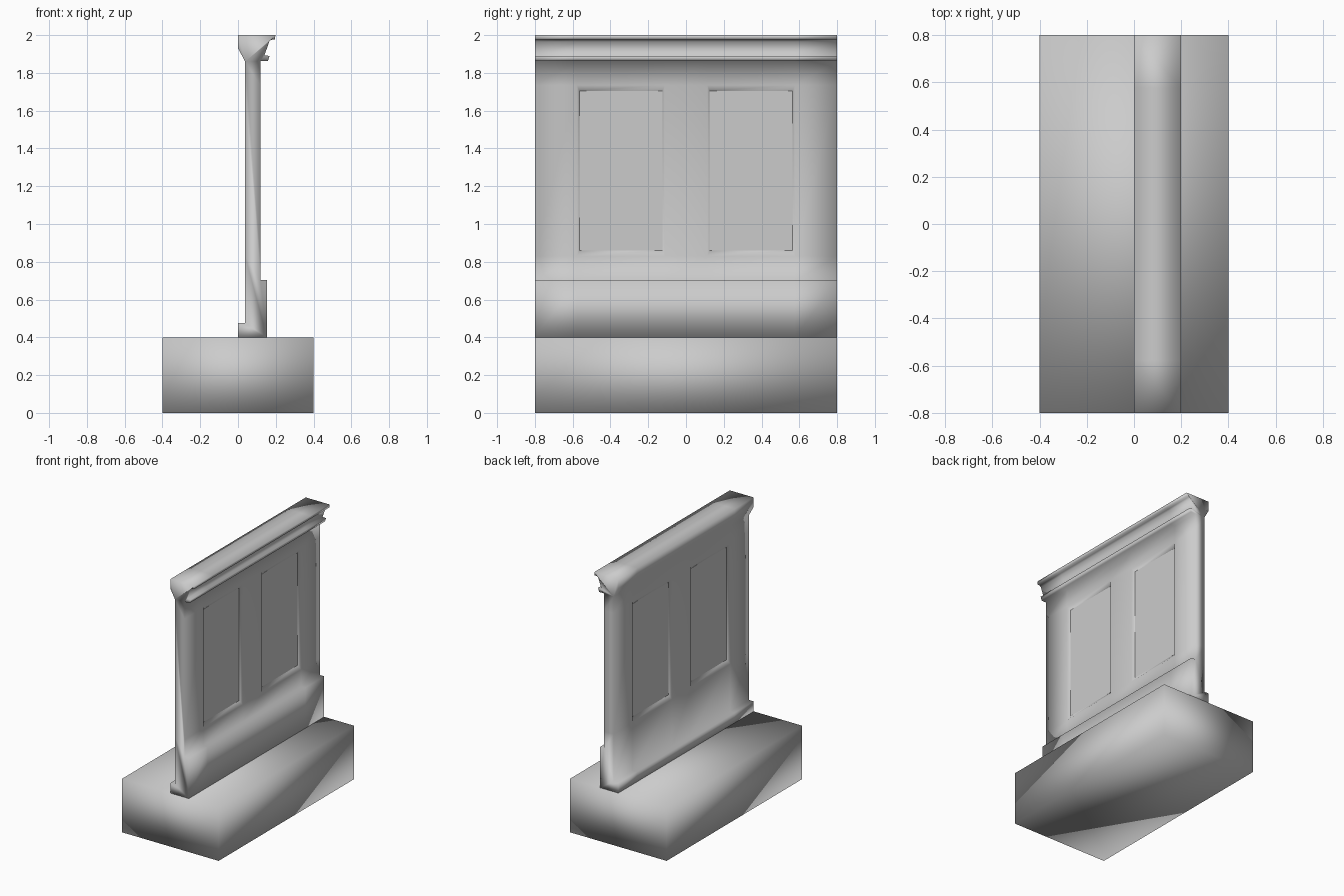
import bpy, bmesh

if "Cube" in bpy.data.objects:
    bpy.data.objects.remove(bpy.data.objects["Cube"])


def finish(bm, name):
    bmesh.ops.recalc_face_normals(bm, faces=bm.faces)
    mesh = bpy.data.meshes.new(name)
    bm.to_mesh(mesh)
    bm.free()
    obj = bpy.data.objects.new(name, mesh)
    bpy.context.collection.objects.link(obj)
    return obj


# Foundation block
bm = bmesh.new()
bmesh.ops.create_cube(bm, size=1)
for v in bm.verts:
    v.co = (v.co.x * 0.8, v.co.y * 1.6, v.co.z * 0.4 + 0.2)
for f in bm.faces:
    f.smooth = True
finish(bm, "foundation_block")

# Wall cross-section (x, z): plinth, wall face, cornice on the right; ledge and cove on the left
LOW, HIGH = 0.83, 1.735
profile = [
    (0.0, 0.4), (0.153, 0.4), (0.153, 0.703), (0.118, 0.703),
    (0.118, LOW), (0.118, HIGH), (0.118, 1.862),
    (0.158, 1.862), (0.168, 1.89), (0.14, 1.892), (0.165, 1.965),
    (0.175, 1.975), (0.195, 1.977), (0.198, 2.0), (0.0, 2.0),
    (0.0, 1.93), (0.038, 1.86), (0.038, HIGH), (0.038, LOW),
    (0.038, 0.475), (0.0, 0.475),
]
stations = [-0.8, -0.577, -0.113, 0.113, 0.577, 0.8]

# Sweep the section along y
bm = bmesh.new()
rings = [[bm.verts.new((x, y, z)) for x, z in profile] for y in stations]
n = len(profile)
panels = []
for s in range(len(rings) - 1):
    a, b = rings[s], rings[s + 1]
    for i in range(n):
        j = (i + 1) % n
        face = bm.faces.new((a[i], a[j], b[j], b[i]))
        if s in (1, 3) and {profile[i][1], profile[j][1]} == {LOW, HIGH}:
            panels.append(face)
bm.faces.new(rings[0])
bm.faces.new(rings[-1])
bmesh.ops.recalc_face_normals(bm, faces=bm.faces)
for f in bm.faces:
    f.smooth = True

# Recessed panels with sloped borders on both faces
for face in panels:
    bmesh.ops.inset_individual(bm, faces=[face], thickness=0.018)
    c = face.calc_center_median()
    inward = -0.02 if c.x > 0.08 else 0.02
    for v in face.verts:
        v.co.x += inward
        v.co.z += -0.018 if v.co.z > c.z else 0.018
    face.smooth = False
    for e in face.edges:
        e.smooth = False
finish(bm, "panelled_wall")
